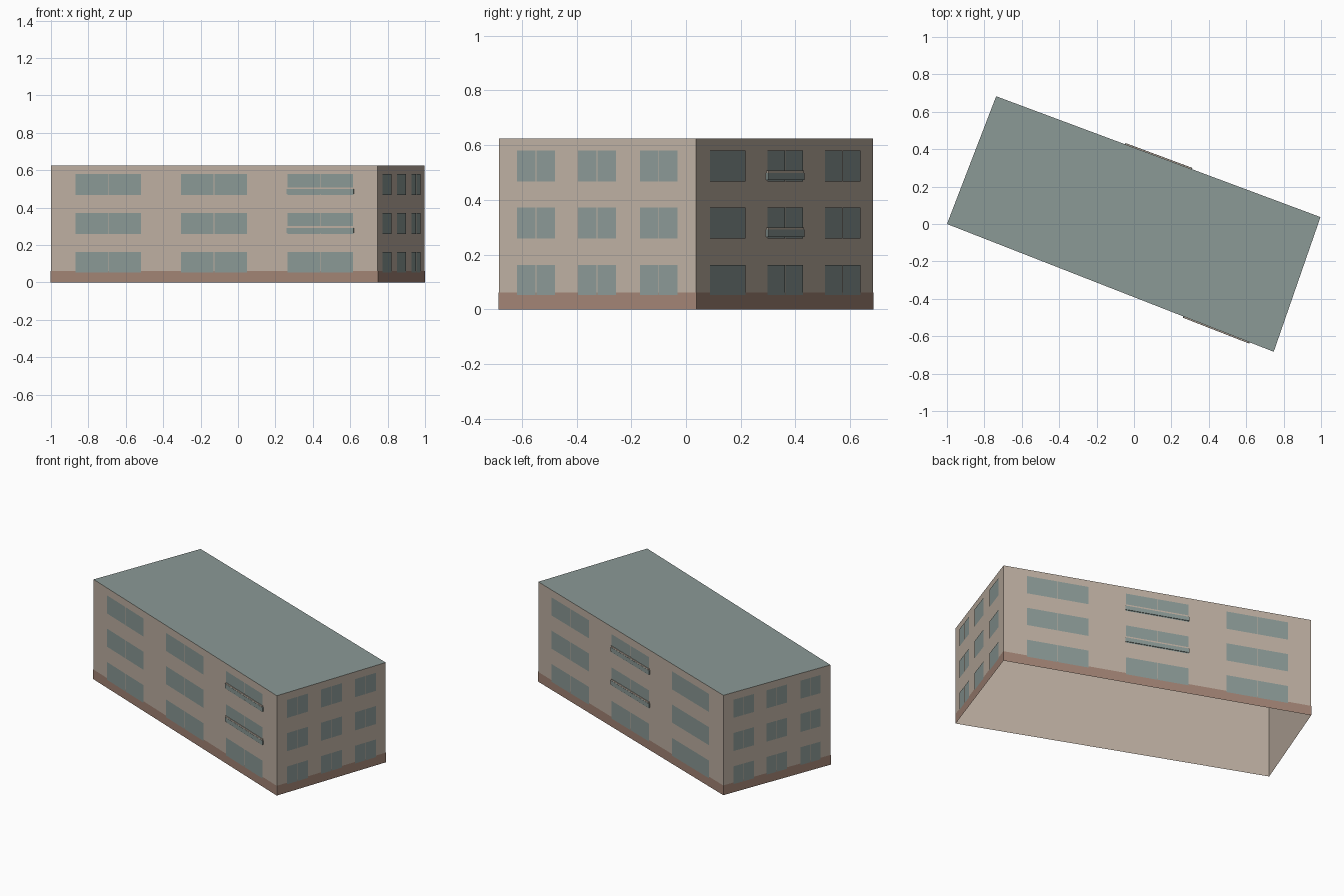
import bpy
import bmesh
from mathutils import Vector

cube = bpy.data.objects.get("Cube")
if cube:
    bpy.data.objects.remove(cube, do_unlink=True)


def material(name, rgb):
    mat = bpy.data.materials.new(name)
    mat.use_nodes = True
    mat.diffuse_color = (*rgb, 1)
    mat.node_tree.nodes["Principled BSDF"].inputs["Base Color"].default_value = (*rgb, 1)
    return mat


PLASTER = material("beige plaster", (0.515, 0.434, 0.361))
GLASS = material("grey green glass and roof", (0.258, 0.319, 0.305))
BRICK = material("brown plinth", (0.361, 0.231, 0.178))

HEIGHT = 0.624
PLINTH = 0.061
GAP = 0.0035
# Footprint corners, counter-clockwise from the left end of the front
CORNERS = [Vector(c) for c in ((-1, 0, 0), (0.747, -0.683, 0),
                               (0.997, 0.037, 0), (-0.737, 0.683, 0))]
ROWS = [(0.052, 0.163), (0.259, 0.372), (0.467, 0.58)]
LONG = [(0.075, 0.276), (0.398, 0.601), (0.725, 0.925)]
SHORT = [(0.092, 0.284), (0.402, 0.594), (0.716, 0.907)]


class Facade:
    """One wall line; places flat panels and thin boxes along it."""

    def __init__(self, start, end):
        self.start, self.span = start, end - start
        self.length = self.span.length
        self.out = self.span.cross(Vector((0, 0, 1))).normalized()

    def point(self, u, z, offset):
        return self.start + self.span * u + self.out * offset + Vector((0, 0, z))

    def panel(self, bm, u, z, offset):
        ring = [(u[0], z[0]), (u[1], z[0]), (u[1], z[1]), (u[0], z[1])]
        return bm.faces.new([bm.verts.new(self.point(a, b, offset)) for a, b in ring])

    def box(self, bm, u, z, near, far):
        front = self.panel(bm, u, z, far)
        rim = list(front.verts)
        back = [bm.verts.new(v.co - self.out * (far - near)) for v in rim]
        for i in range(4):
            j = (i + 1) % 4
            bm.faces.new((rim[j], rim[i], back[i], back[j]))


def finish(bm, name, mat):
    mesh = bpy.data.meshes.new(name)
    bm.to_mesh(mesh)
    bm.free()
    mesh.materials.append(mat)
    obj = bpy.data.objects.new(name, mesh)
    bpy.context.collection.objects.link(obj)
    return obj


sides = [Facade(CORNERS[i], CORNERS[(i + 1) % 4]) for i in range(4)]
names = ["front", "right", "back", "left"]

# Outer walls, open underneath
bm = bmesh.new()
for side in sides:
    side.panel(bm, (0, 1), (0, HEIGHT), 0)
bmesh.ops.remove_doubles(bm, verts=bm.verts, dist=0.0001)
finish(bm, "walls", PLASTER)

# Flat roof
bm = bmesh.new()
bm.faces.new([bm.verts.new(c + Vector((0, 0, HEIGHT))) for c in CORNERS])
finish(bm, "roof", GLASS)

# Plinth band around the foot of the walls
bm = bmesh.new()
for side in sides:
    lap = 0.0015 / side.length
    side.panel(bm, (-lap, 1 + lap), (0, PLINTH), 0.0015)
finish(bm, "plinth", BRICK)

# Windows: two panes each, with a thin mullion gap
for name, side, columns in zip(names, sides, (LONG, SHORT, LONG, SHORT)):
    bm = bmesh.new()
    half = GAP / 2 / side.length
    for u0, u1 in columns:
        mid = (u0 + u1) / 2
        for row in ROWS:
            side.panel(bm, (u0, mid - half), row, 0.003)
            side.panel(bm, (mid + half, u1), row, 0.003)
    finish(bm, name + "_windows", GLASS)

# Shallow balconies on the two upper floors, with a pale handrail
for name, side, column in (("front", sides[0], LONG[2]), ("back", sides[2], LONG[1])):
    panels, rails = bmesh.new(), bmesh.new()
    span = (column[0] - 0.002, column[1] + 0.002)
    for bottom, top in ROWS[1:]:
        side.box(panels, span, (bottom + 0.006, bottom + 0.032), 0, 0.007)
        side.box(rails, column, (bottom + 0.032, bottom + 0.041), 0, 0.006)
    finish(panels, name + "_balcony_panels", GLASS)
    finish(rails, name + "_balcony_rails", PLASTER)
